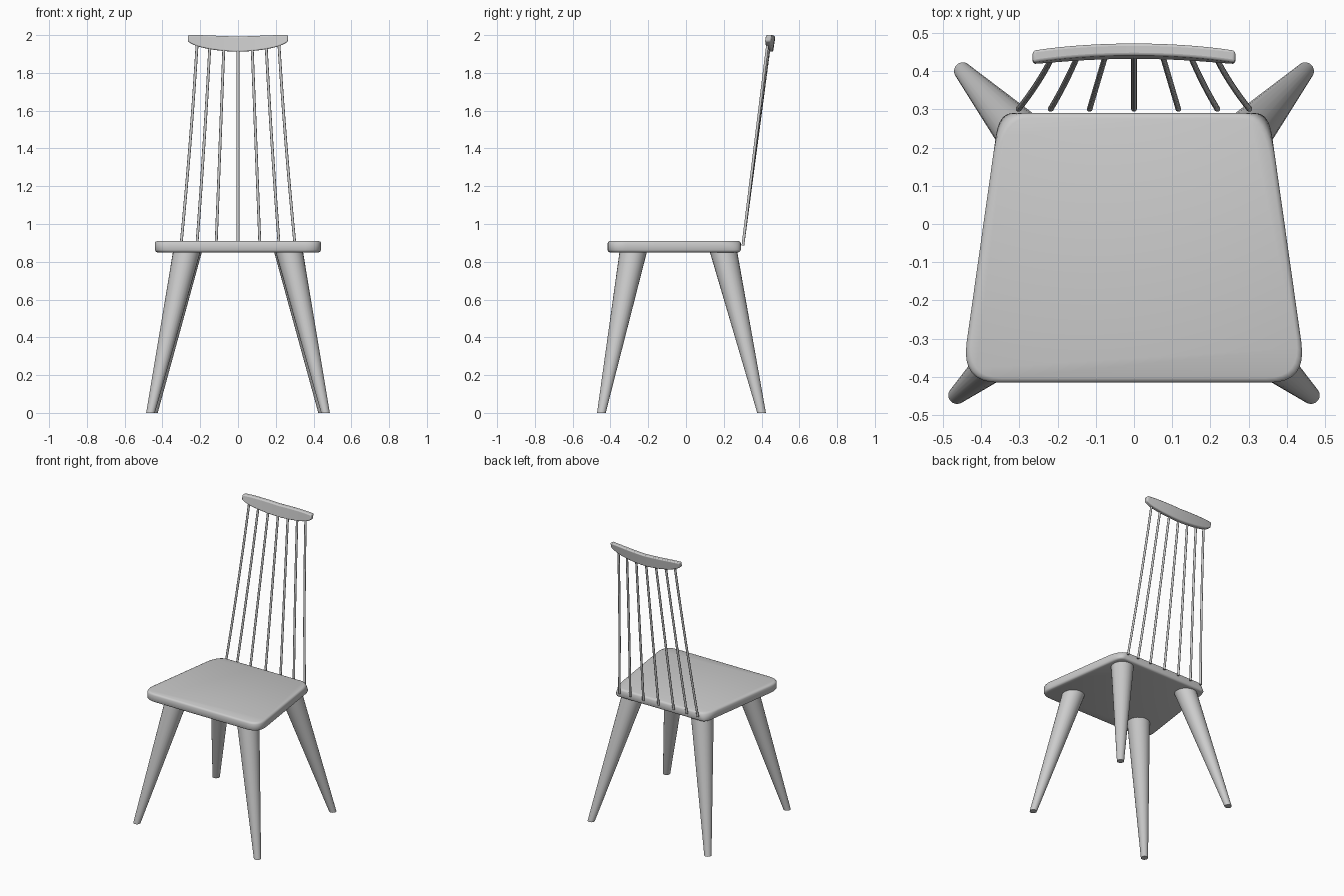
import bpy, bmesh, math
from mathutils import Vector

if "Cube" in bpy.data.objects:
    bpy.data.objects.remove(bpy.data.objects["Cube"])


def loft(name, rings, angle=40, bevel=0.0):
    """Skin a list of equal-length closed rings and cap both ends."""
    bm = bmesh.new()
    loops = [[bm.verts.new(p) for p in ring] for ring in rings]
    n = len(loops[0])
    for a, b in zip(loops, loops[1:]):
        for i in range(n):
            j = (i + 1) % n
            bm.faces.new((a[i], a[j], b[j], b[i]))
    bm.faces.new(loops[0][::-1])
    bm.faces.new(loops[-1])
    bmesh.ops.recalc_face_normals(bm, faces=bm.faces)
    mesh = bpy.data.meshes.new(name)
    bm.to_mesh(mesh)
    bm.free()
    mesh.shade_smooth()
    mesh.set_sharp_from_angle(angle=math.radians(angle))
    obj = bpy.data.objects.new(name, mesh)
    bpy.context.collection.objects.link(obj)
    if bevel:
        mod = obj.modifiers.new("soft_edges", 'BEVEL')
        mod.width, mod.segments = bevel, 3
        mod.limit_method = 'ANGLE'
        mod.angle_limit = math.radians(40)
    return obj


def circle(x, y, z, r, n):
    return [(x + r * math.cos(2 * math.pi * i / n),
             y + r * math.sin(2 * math.pi * i / n), z) for i in range(n)]


def bezier(a, c, b, n):
    a, c, b = Vector(a), Vector(c), Vector(b)
    return [a * (1 - t) ** 2 + c * 2 * t * (1 - t) + b * t * t
            for t in (i / n for i in range(n + 1))]


# Seat: tapered slab with rounded corners, fuller at the lower back corners
def seat_ring(z, inset, back_round):
    k = back_round
    half = bezier((0.355, -0.415), (0.453, -0.415), (0.438, -0.31), 8)
    half += bezier((0.353 + 0.017 * k, 0.29 - 0.12 * k), (0.353, 0.29),
                   (0.353 - 0.07 * k, 0.29), 8)
    pts = half + [Vector((-p.x, p.y)) for p in reversed(half)]
    sx, sy = 1 - inset / 0.40, 1 - inset / 0.35
    return [(p.x * sx, (p.y + 0.06) * sy - 0.06, z) for p in pts]


loft("seat", [seat_ring(0.85, 0.012, 0.5), seat_ring(0.854, 0.004, 0.5),
              seat_ring(0.862, 0, 0.5), seat_ring(0.898, 0, 0.9),
              seat_ring(0.906, 0.004, 1), seat_ring(0.91, 0.012, 1)], 60)

# Legs: splayed, tapering to the floor
for side, word in ((-1, "left"), (1, "right")):
    for end, foot, top in (("front", (0.463, -0.448), (0.27, -0.278)),
                           ("back", (0.448, 0.40), (0.262, 0.197))):
        loft(f"{end}_leg_{word}",
             [circle(side * foot[0], foot[1], 0, 0.023, 24),
              circle(side * top[0], top[1], 0.86, 0.073, 24)])

# Back spindles: fan inwards to the top rail, outer ones slightly bowed
spindles = [(0, 0, 0, 0.444), (0.116, 0.095, 0.074, 0.443),
            (0.218, 0.18, 0.148, 0.439), (0.302, 0.254, 0.216, 0.433)]
for i, (x0, x1, x2, y2) in enumerate(spindles):
    for side in ((1,) if i == 0 else (-1, 1)):
        rings = []
        for t in (k / 8 for k in range(9)):
            c = 2 * x1 - (x0 + x2) / 2
            x = x0 * (1 - t) ** 2 + c * 2 * t * (1 - t) + x2 * t * t
            rings.append(circle(side * x, 0.301 + (y2 - 0.301) * t,
                                0.885 + 1.075 * t, 0.0075, 10))
        loft(f"spindle_{i}_{'left' if side < 0 else 'right'}", rings)

# Top rail: bowed backwards, with a deeper middle
rings = []
for k in range(25):
    u = -1 + k / 12
    y = 0.457 - 0.019 * u * u
    low = 1.912 + 0.038 * abs(u) ** 1.8 + 0.016 * abs(u) ** 8
    high = 1.992 + 0.008 * min(1, abs(u) * 1.3)
    ring = []
    for dy, z in ((-0.017, low), (0.013, low), (0.017, high), (-0.015, high)):
        ring.append((0.265 * u, y + dy + (z - 2) * 0.1, z))
    rings.append(ring)
loft("top_rail", rings, 40, 0.007)
